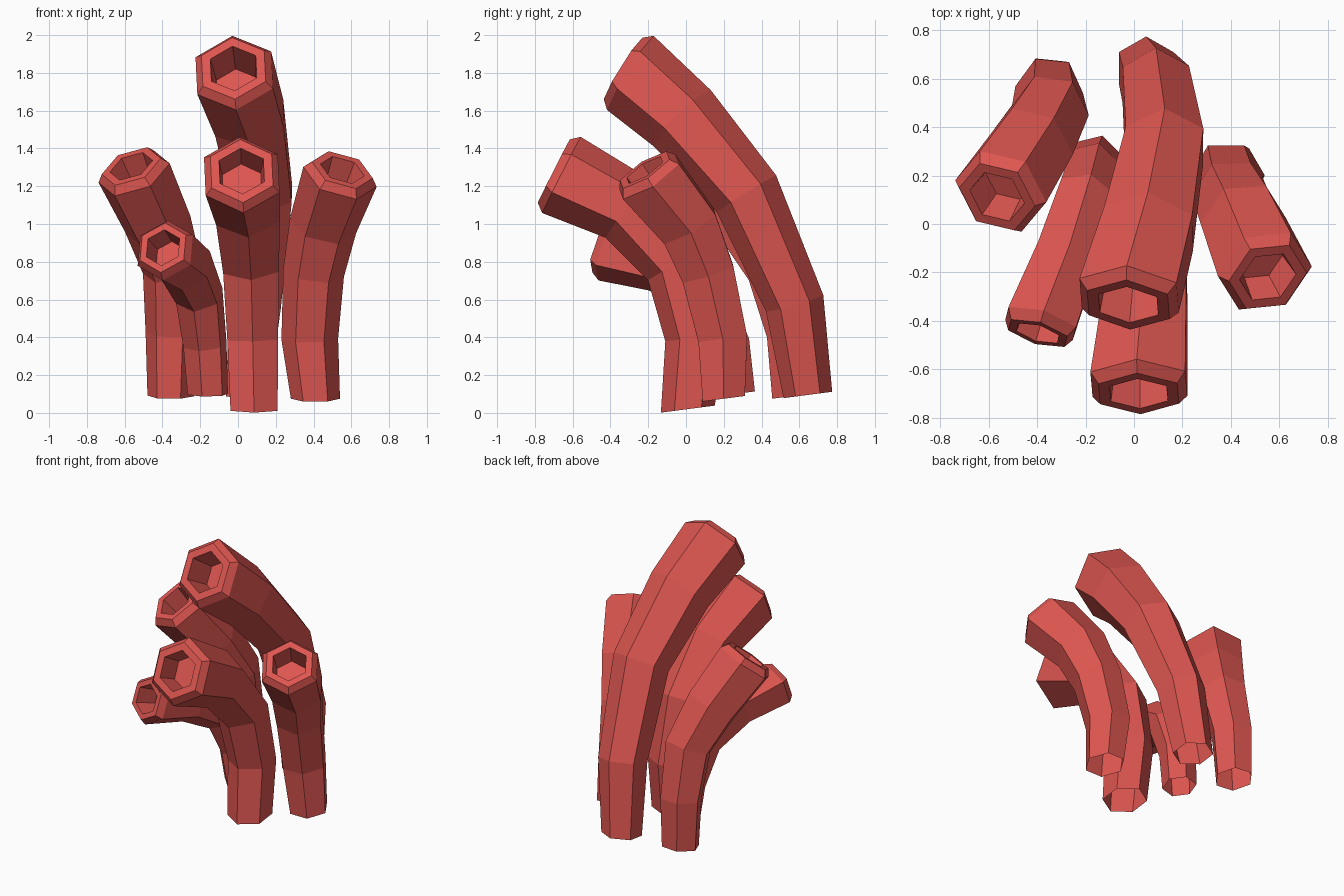
import bpy, bmesh, math
from mathutils import Vector

if "Cube" in bpy.data.objects:
    bpy.data.objects.remove(bpy.data.objects["Cube"])

SIDES = 6
red = bpy.data.materials.new("coral_red")
red.diffuse_color = (0.72, 0.092, 0.08, 1)
red.use_nodes = True
red.node_tree.nodes["Principled BSDF"].inputs["Base Color"].default_value = red.diffuse_color


def make_tube(name, path, tip_dir, twist, depth=0.15):
    """Loft a hexagonal tube along (x, y, z, radius) points, with a chamfered hollow mouth."""
    pts = [Vector(p[:3]) for p in path]
    radii = [p[3] for p in path]
    tip = Vector(tip_dir).normalized()
    # ring directions: slightly tilted foot, averaged bends, given mouth direction
    dirs = [Vector((0, -0.13, 1)).normalized()]
    for a, b, c in zip(pts, pts[1:], pts[2:]):
        dirs.append(((b - a).normalized() + (c - b).normalized()).normalized())
    dirs.append(tip)
    # mouth: lip, hole edge, hole floor
    end, r = pts[-1], radii[-1]
    for offset, scale in ((0.045, 0.83), (0.045, 0.6), (0.045 - depth, 0.52)):
        pts.append(end + tip * offset)
        radii.append(r * scale)
        dirs.append(tip)

    bm = bmesh.new()
    t = math.radians(90 + twist)
    u = Vector((math.cos(t), math.sin(t), 0))
    prev = Vector((0, 0, 1))
    rings = []
    for p, d, rad in zip(pts, dirs, radii):
        u = prev.rotation_difference(d) @ u      # carry the frame along the bend
        u = (u - d * u.dot(d)).normalized()
        v = d.cross(u)
        prev = d
        rings.append([bm.verts.new(p + rad * (u * math.cos(k * math.tau / SIDES)
                                              + v * math.sin(k * math.tau / SIDES)))
                      for k in range(SIDES)])
    for low, high in zip(rings, rings[1:]):
        for k in range(SIDES):
            j = (k + 1) % SIDES
            bm.faces.new((low[k], low[j], high[j], high[k]))
    bm.faces.new(rings[-1])                      # hole floor; the foot stays open
    mesh = bpy.data.meshes.new(name)
    bm.to_mesh(mesh)
    bm.free()
    mesh.materials.append(red)
    bpy.context.collection.objects.link(bpy.data.objects.new(name, mesh))


# tall tube at the back
make_tube("tall_back_tube", [(0.05, 0.645, 0.095, 0.13), (0.09, 0.575, 0.58, 0.158),
          (0.125, 0.32, 1.16, 0.185), (0.06, -0.02, 1.56, 0.212),
          (-0.02, -0.295, 1.80, 0.232)], (-0.08, -0.85, 0.53), 0, 0.2)
# front centre tube
make_tube("front_tube", [(0.085, 0.01, 0.02, 0.144), (0.078, 0.045, 0.39, 0.155),
          (0.068, -0.05, 0.78, 0.17), (0.05, -0.305, 1.08, 0.195),
          (0.02, -0.66, 1.26, 0.226)], (-0.01, -0.89, 0.45), 0)
# left back tube
make_tube("left_back_tube", [(-0.355, 0.57, 0.09, 0.125), (-0.35, 0.555, 0.42, 0.14),
          (-0.345, 0.47, 0.75, 0.16), (-0.425, 0.325, 1.0, 0.182),
          (-0.55, 0.135, 1.27, 0.2)], (-0.33, -0.5, 0.78), 24)
# right tube
make_tube("right_tube", [(0.41, 0.20, 0.075, 0.13), (0.38, 0.195, 0.39, 0.15),
          (0.40, 0.115, 0.74, 0.162), (0.45, 0.015, 0.99, 0.18),
          (0.54, -0.195, 1.25, 0.202)], (0.27, -0.52, 0.8), 30)
# short left front tube
make_tube("short_left_tube", [(-0.16, 0.26, 0.1, 0.11), (-0.175, 0.225, 0.36, 0.118),
          (-0.205, 0.11, 0.62, 0.13), (-0.28, -0.14, 0.785, 0.149),
          (-0.385, -0.41, 0.86, 0.168)], (-0.27, -0.9, 0.33), -16)
